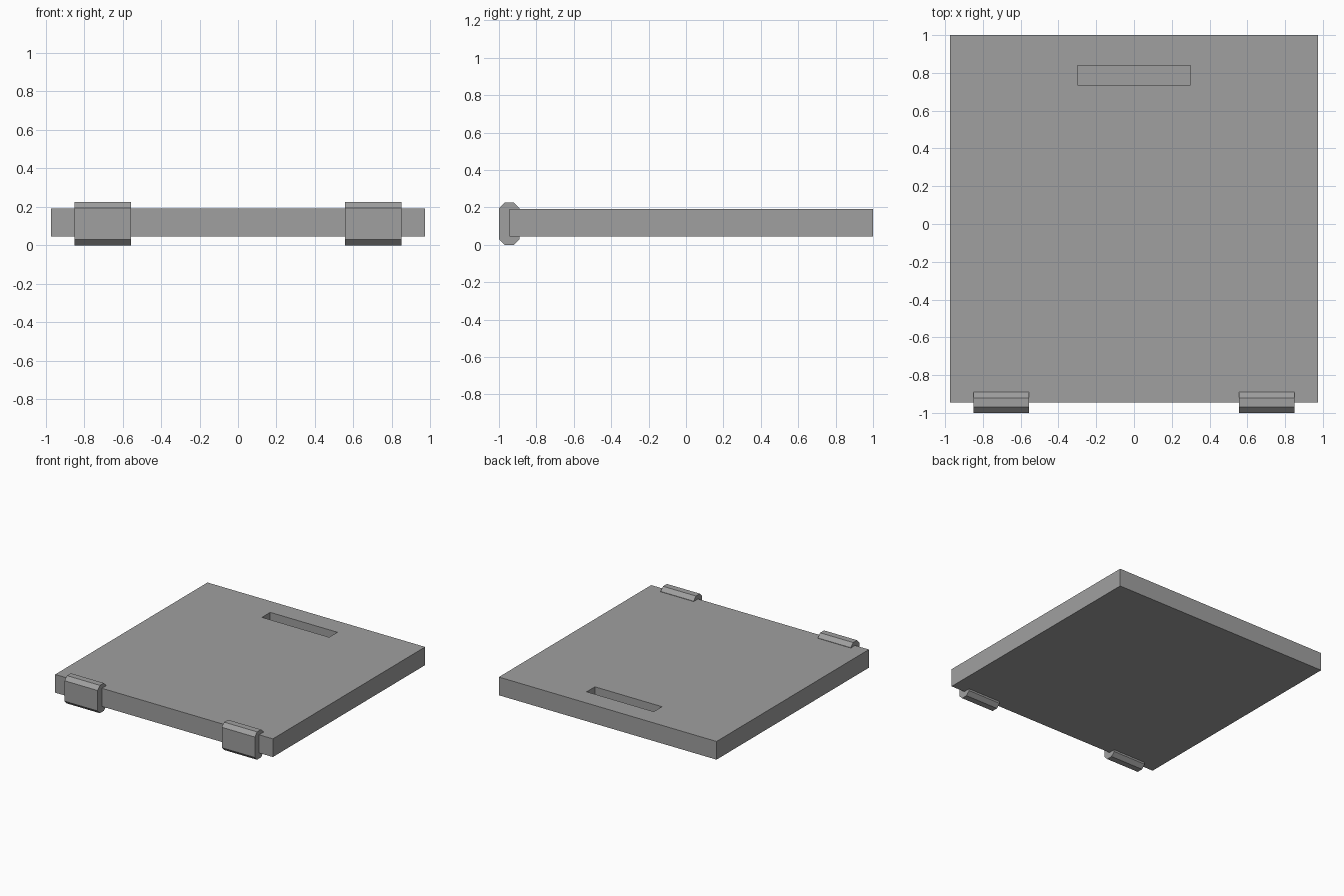
import bpy
import bmesh

cube = bpy.data.objects.get("Cube")
if cube:
    bpy.data.objects.remove(cube, do_unlink=True)

grey = bpy.data.materials.new("plain_grey")
grey.use_nodes = True
color = (0.35, 0.35, 0.35, 1)
grey.diffuse_color = color
grey.node_tree.nodes["Principled BSDF"].inputs["Base Color"].default_value = color


def add_object(name, bm):
    bmesh.ops.recalc_face_normals(bm, faces=bm.faces)
    mesh = bpy.data.meshes.new(name)
    bm.to_mesh(mesh)
    bm.free()
    mesh.materials.append(grey)
    obj = bpy.data.objects.new(name, mesh)
    bpy.context.collection.objects.link(obj)
    return obj


def box(name, low, high):
    bm = bmesh.new()
    bmesh.ops.create_cube(bm, size=1)
    for v in bm.verts:
        v.co = [(a + b) / 2 + c * (b - a) for a, b, c in zip(low, high, v.co)]
    return add_object(name, bm)


# Flat panel with a blind finger slot near the back
panel = box("panel", (-0.973, -0.945, 0.045), (0.973, 1.0, 0.192))
cutter = box("slot_cutter", (-0.3, 0.735, 0.09), (0.3, 0.84, 0.3))
cutter.hide_render = True
cutter.hide_viewport = True
cut = panel.modifiers.new("finger_slot", "BOOLEAN")
cut.operation = "DIFFERENCE"
cut.solver = "EXACT"
cut.object = cutter


# Chamfered clips wrapping the front edge
def clip(name, x0, x1):
    y0, y1, z1, c = -1.0, -0.89, 0.225, 0.03
    profile = [(y0 + c, 0), (y1 - c, 0), (y1, c), (y1, z1 - c),
               (y1 - c, z1), (y0 + c, z1), (y0, z1 - c), (y0, c)]
    bm = bmesh.new()
    face = bm.faces.new([bm.verts.new((x0, y, z)) for y, z in profile])
    side = bmesh.ops.extrude_face_region(bm, geom=[face])["geom"]
    moved = [g for g in side if isinstance(g, bmesh.types.BMVert)]
    bmesh.ops.translate(bm, verts=moved, vec=(x1 - x0, 0, 0))
    return add_object(name, bm)


clip("right_clip", -0.85, -0.555)
clip("left_clip", 0.555, 0.85)
